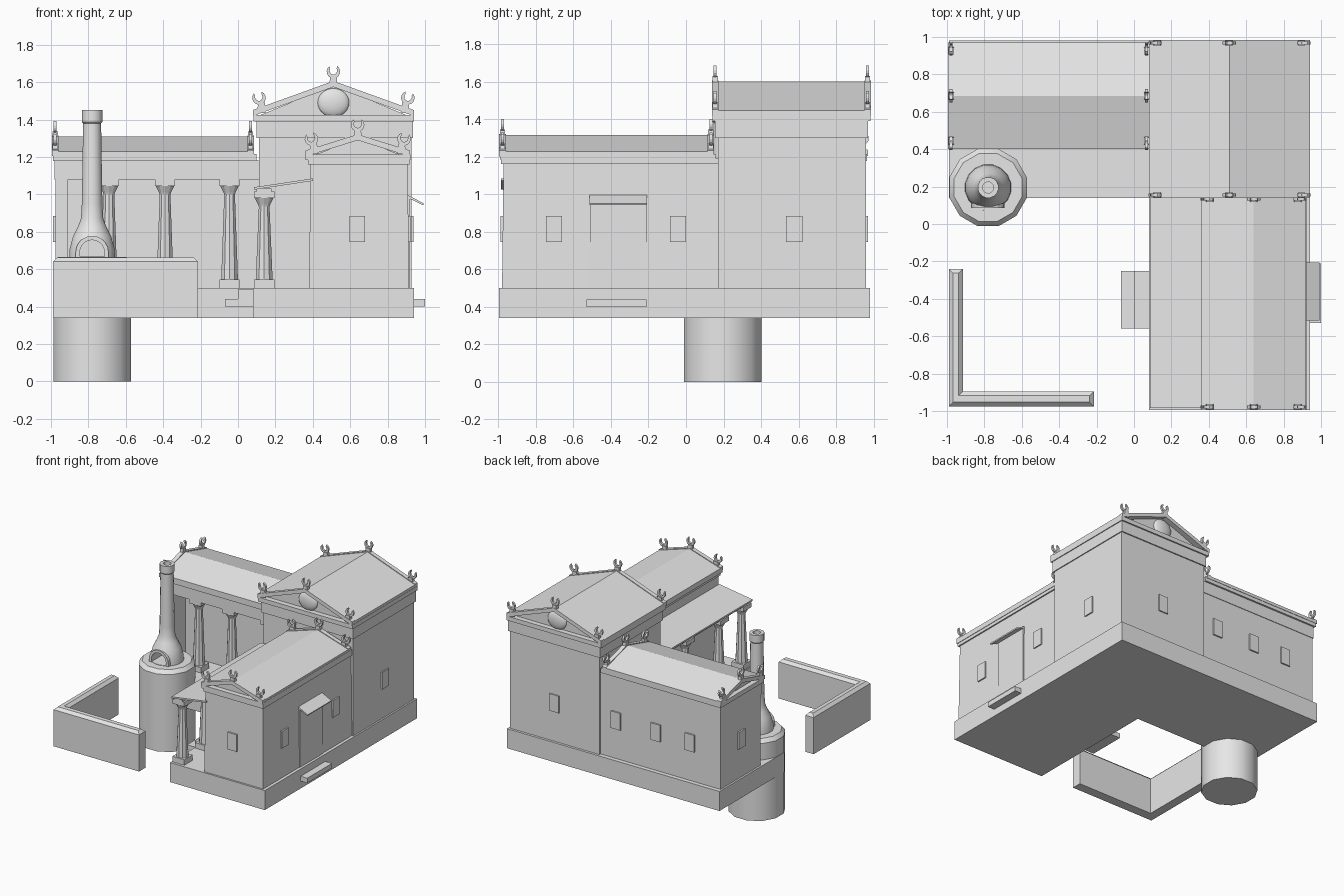
import bpy
import bmesh
from math import sin, cos, pi, radians
from mathutils import Matrix

cube = bpy.data.objects.get("Cube")
if cube:
    bpy.data.objects.remove(cube)

stone = bpy.data.materials.new("plain_grey_stone")
stone.use_nodes = True
stone.diffuse_color = (0.8, 0.8, 0.8, 1)
stone.node_tree.nodes["Principled BSDF"].inputs["Base Color"].default_value = (0.8, 0.8, 0.8, 1)


def finish(name, bm, smooth=False):
    bmesh.ops.recalc_face_normals(bm, faces=bm.faces)
    mesh = bpy.data.meshes.new(name)
    bm.to_mesh(mesh)
    bm.free()
    mesh.materials.append(stone)
    ob = bpy.data.objects.new(name, mesh)
    bpy.context.collection.objects.link(ob)
    if smooth:
        bpy.ops.object.select_all(action="DESELECT")
        ob.select_set(True)
        bpy.context.view_layer.objects.active = ob
        bpy.ops.object.shade_smooth_by_angle(angle=radians(35))
    return ob


def box(name, x, y, z, taper=0.0):
    """Box from three ranges, its top drawn in by taper."""
    bm = bmesh.new()
    rings = []
    for h, t in ((z[0], 0), (z[1], taper)):
        rings.append([bm.verts.new((px, py, h)) for px, py in (
            (x[0] + t, y[0] + t), (x[1] - t, y[0] + t), (x[1] - t, y[1] - t), (x[0] + t, y[1] - t))])
    low, top = rings
    bm.faces.new(low)
    bm.faces.new(top)
    for i in range(4):
        j = (i + 1) % 4
        bm.faces.new((low[i], low[j], top[j], top[i]))
    return finish(name, bm)


def prism(name, pts, axis, lo, hi, smooth=False):
    """Extrude a (sideways, z) outline along x or y."""
    bm = bmesh.new()
    place = (lambda a, h, d: (d, a, h)) if axis == "x" else (lambda a, h, d: (a, d, h))
    face = bm.faces.new([bm.verts.new(place(a, h, lo)) for a, h in pts])
    new = bmesh.ops.extrude_face_region(bm, geom=[face])["geom"]
    shift = place(0, 0, hi - lo)
    bmesh.ops.translate(bm, vec=shift, verts=[v for v in new if isinstance(v, bmesh.types.BMVert)])
    return finish(name, bm, smooth)


def lathe(name, profile, cx, cy, n, smooth=True):
    """Revolve a (radius, z) profile, closing both ends."""
    bm = bmesh.new()
    rings = [[bm.verts.new((cx + r * cos(2 * pi * (i + .5) / n), cy + r * sin(2 * pi * (i + .5) / n), z))
              for i in range(n)] for r, z in profile]
    for a, b in zip(rings, rings[1:]):
        for i in range(n):
            j = (i + 1) % n
            bm.faces.new((a[i], a[j], b[j], b[i]))
    bm.faces.new(rings[0])
    bm.faces.new(rings[-1])
    return finish(name, bm, smooth)


def horns(name, axis, side, z, depth, lean):
    """Upright crescent ornament on a small block, leaning sideways by an angle."""
    steps = 12
    outer = [radians(125 + 290 * i / steps) for i in range(steps + 1)]
    pts = [(.036 * cos(a), .052 + .036 * sin(a)) for a in outer]
    pts += [(.02 * cos(a), .058 + .022 * sin(a)) for a in reversed(outer[1:-1])]
    pts = [(side + a * cos(lean) + h * sin(lean), z + h * cos(lean) - a * sin(lean)) for a, h in pts]
    prism(name, pts, axis, depth - .008, depth + .008)
    block = [(side - .022, z - .03), (side + .022, z - .03), (side + .018, z + .025), (side - .018, z + .025)]
    prism(name + "_block", block, axis, depth - .014, depth + .014)


def gable(name, axis, centre, half, lo, hi, eave, apex):
    """Pitched roof with recessed pediments, raised rakes and horned ornaments."""
    def chevron(part, lift, thick, a, b):
        up = [(centre - half, eave + lift), (centre, apex + lift), (centre + half, eave + lift)]
        prism(f"{name}_{part}", up + [(s, z - thick) for s, z in reversed(up)], axis, a, b)
    chevron("roof_slabs", 0, .025, lo + .01, hi - .01)
    tri = [(centre - half + .03, eave - .025), (centre + half - .03, eave - .025), (centre, apex - .015)]
    prism(name + "_pediment", tri, axis, lo + .045, hi - .045)
    for end, a, b in (("start", lo, lo + .035), ("end", hi - .035, hi)):
        chevron("rake_" + end, .006, .032, a, b)
        mid = (a + b) / 2
        horns(f"{name}_peak_horns_{end}", axis, centre, apex + .004, mid, 0)
        for s in (-1, 1):
            spot = half - .045
            z = eave + (apex - eave) * .045 / half
            horns(f"{name}_corner_horns_{end}", axis, centre + s * spot, z + .004, mid, s * .25)


def column(name, x, y, top):
    w = .054
    box(name + "_plinth", (x - w, x + w), (y - w, y + w), (.5, .545))
    lathe(name + "_shaft", [(.047, .545), (.045, .6), (.03, top - .08), (.034, top - .07),
                            (.052, top - .035)], x, y, 10, False)
    box(name + "_capital", (x - w, x + w), (y - w, y + w), (top - .035, top))


# Foundations and steps
bm = bmesh.new()
plan = [(-.99, .14), (.08, .14), (.08, -.995), (.94, -.995), (.94, .98), (-.99, .98)]
face = bm.faces.new([bm.verts.new((x, y, .34)) for x, y in plan])
new = bmesh.ops.extrude_face_region(bm, geom=[face])["geom"]
bmesh.ops.translate(bm, vec=(0, 0, .16), verts=[v for v in new if isinstance(v, bmesh.types.BMVert)])
finish("foundation", bm)
box("east_step", (.93, 1.0), (-.53, -.21), (.40, .44))
box("porch_step_lower", (-.07, .08), (-.56, -.25), (.40, .44))
box("porch_step_upper", (0, .08), (-.56, -.25), (.44, .49))

# Front hall
box("front_hall_walls", (.38, .915), (-.98, .18), (.5, 1.16), .008)
box("front_hall_frieze", (.375, .918), (-.985, .17), (1.16, 1.19))
box("front_hall_cornice", (.362, .922), (-.992, .16), (1.185, 1.212))
gable("front_hall", "y", .64, .28, -.995, .15, 1.228, 1.315)

# Tall hall
box("tall_hall_walls", (.113, .927), (.17, .96), (.5, 1.3))
box("tall_hall_frieze", (.1, .935), (.155, .97), (1.3, 1.39))
box("tall_hall_cornice", (.082, .942), (.14, .982), (1.39, 1.425))
gable("tall_hall", "y", .51, .43, .138, .985, 1.445, 1.6)
for y in (.185, .938):
    bm = bmesh.new()
    bmesh.ops.create_uvsphere(bm, u_segments=24, v_segments=14, radius=.085,
                              matrix=Matrix.Translation((.51, y, 1.49)) @ Matrix.Diagonal((1, .35, .9, 1)))
    finish("pediment_shield", bm, True)

# Rear wing with its colonnade
box("wing_room", (-.975, .12), (.62, .945), (.5, 1.09))
box("wing_end_wall", (-.975, -.91), (.425, .945), (.5, 1.09))
box("wing_frieze", (-.98, .12), (.42, .95), (1.08, 1.18))
box("wing_cornice", (-.99, .1), (.405, .965), (1.178, 1.215))
gable("wing", "x", .685, .285, -.995, .085, 1.23, 1.308)
for x in (-.69, -.39, -.045):
    column("wing_column", x, .48, 1.08)

# Side porch
for y in (-.92, -.625, -.185, .09):
    column("porch_column", .14, y, 1.015)
box("porch_beam", (.1, .18), (-.975, .165), (1.01, 1.03))
prism("porch_roof", [(.085, 1.025), (.4, 1.072), (.4, 1.085), (.085, 1.038)], "y", -.985, .17)

# Windows, door and awning
W = (.745, .885)
for y in (-.703, -.043):
    box("east_window", (.9, .922), (y - .043, y + .043), W)
box("tall_hall_side_window", (.92, .937), (.533, .62), W)
box("front_window", (.595, .68), (-.988, -.96), W)
for x in (.52, -.03, -.39, -.7):
    back = .97 if x > 0 else .957
    box("rear_window", (x - .043, x + .043), (back - .03, back), W)
box("wing_end_window", (-.988, -.96), (.64, .725), W)
box("east_door", (.9, .92), (-.51, -.21), (.5, .985))
prism("door_awning", [(.9, .985), (.99, .942), (.993, .952), (.9, 1.0)], "y", -.515, -.207)

# Low garden wall with a bevelled coping
for x, y in (((-.99, -.915), (-.975, -.24)), ((-.99, -.215), (-.975, -.895))):
    box("garden_wall", x, y, (.34, .64))
    box("garden_wall_coping", x, y, (.64, .662), .022)

# Round stand and oven with its chimney
ox, oy = -.78, .195
lathe("oven_stand", [(.214, 0), (.214, .635), (.188, .665)], ox, oy, 12)
oven = lathe("oven", [(.125, .66), (.122, .71), (.104, .775), (.078, .825), (.061, .87), (.056, .95),
                      (.049, 1.38), (.056, 1.388), (.056, 1.45), (.03, 1.45), (.03, 1.3)], ox, oy, 16)


def arch(r):
    return [(ox + r * cos(pi * i / 10), .69 + r * sin(pi * i / 10)) for i in range(11)]


foot = [(ox - .066, .668), (ox + .066, .668)]
cutter = prism("oven_mouth_cutter", arch(.066) + foot, "y", 0, .22)
cutter.hide_render = True
cutter.hide_set(True)
cut = oven.modifiers.new("mouth", "BOOLEAN")
cut.object = cutter
cut.operation = "DIFFERENCE"
cut.solver = "EXACT"
ring = [(ox + .088, .66)] + arch(.088) + [(ox - .088, .66), (ox - .066, .66)]
prism("oven_arch", ring + arch(.066)[::-1] + [(ox + .066, .66)], "y", .085, .15)
